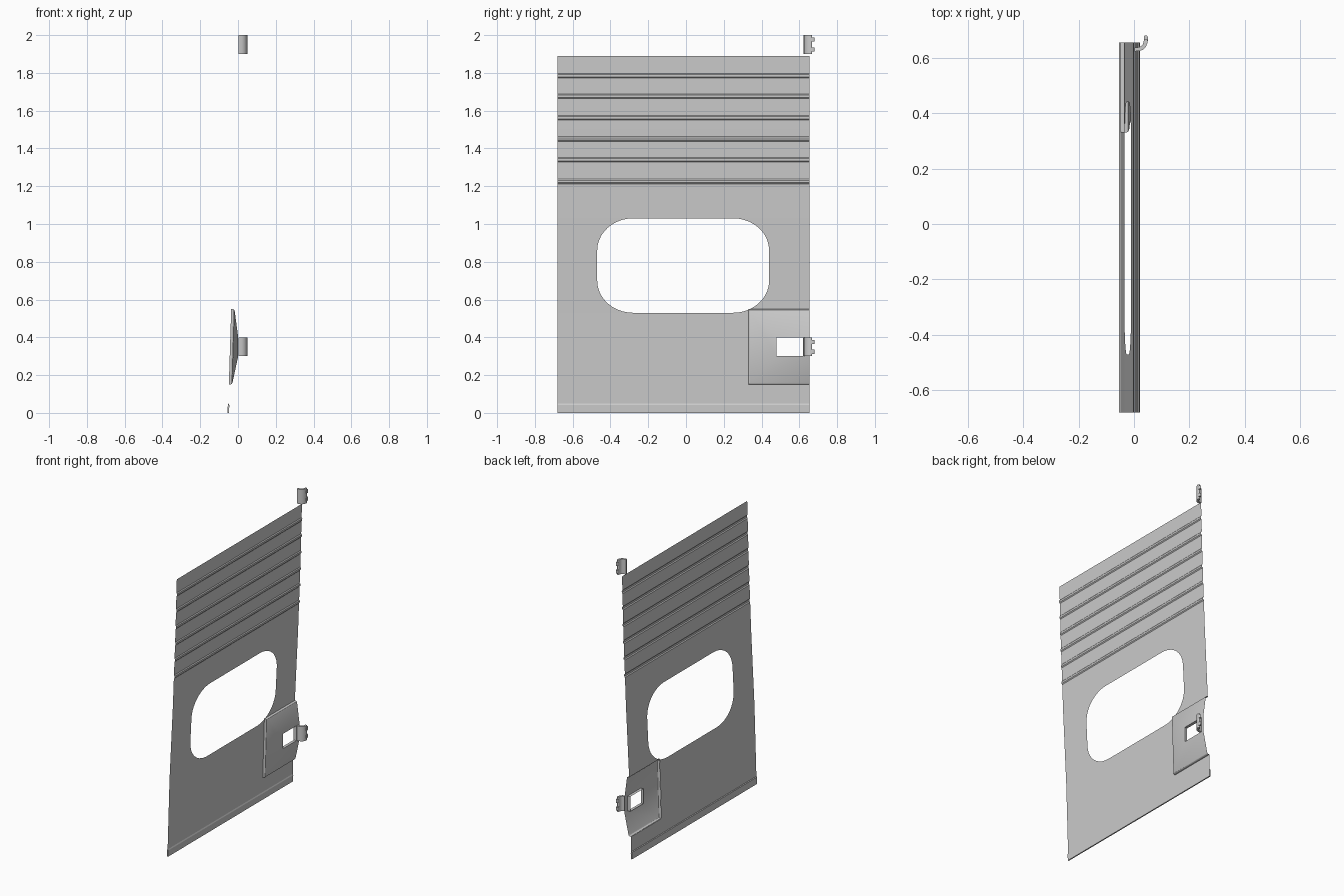
import bpy, bmesh, math

if "Cube" in bpy.data.objects:
    bpy.data.objects.remove(bpy.data.objects["Cube"])

BASE = [(0.0, -0.051), (0.53, -0.035), (1.03, -0.010), (1.5, 0.008), (1.89, 0.019)]
BEADS = [1.225, 1.34, 1.45, 1.563, 1.676, 1.785]
BEAD = [(-0.012, 0.0), (-0.006, 0.005), (0.006, 0.005), (0.012, 0.0)]


def base_x(z):
    for (z0, x0), (z1, x1) in zip(BASE, BASE[1:]):
        if z <= z1:
            break
    return x0 + (x1 - x0) * (z - z0) / (z1 - z0)


def bead_x(z):
    for c in BEADS:
        d = abs(z - c)
        if d < 0.012:
            return min(0.005, 0.005 * (0.012 - d) / 0.006)
    return 0.0


def finish(bm, name, smooth=None):
    me = bpy.data.meshes.new(name)
    bm.to_mesh(me)
    bm.free()
    ob = bpy.data.objects.new(name, me)
    bpy.context.collection.objects.link(ob)
    if smooth:
        bpy.ops.object.select_all(action='DESELECT')
        bpy.context.view_layer.objects.active = ob
        ob.select_set(True)
        bpy.ops.object.shade_smooth_by_angle(angle=math.radians(smooth))
    return ob


# Door sheet: outline with lock notch and rounded window, leaning and beaded
bm = bmesh.new()
edges = []


def loop(pts):
    vs = [bm.verts.new((0, y, z)) for y, z in pts]
    for i, v in enumerate(vs):
        edges.append(bm.edges.new((v, vs[(i + 1) % len(vs)])))


loop([(-0.68, 0), (0.655, 0), (0.655, 0.152), (0.332, 0.152), (0.332, 0.535),
      (0.345, 0.548), (0.655, 0.548), (0.655, 1.89), (-0.68, 1.89)])
window = []
for k, (cy, cz) in enumerate([(0.25, 0.86), (-0.28, 0.86), (-0.28, 0.70), (0.25, 0.70)]):
    for i in range(11):
        a = math.pi / 2 * (k + i / 10)
        window.append((cy + 0.19 * math.cos(a), cz + 0.17 * math.sin(a)))
loop(window)
bmesh.ops.triangle_fill(bm, edges=edges, use_beauty=True, normal=(1, 0, 0))
cuts = [z for z, x in BASE[1:-1]] + [c + d for c in BEADS for d, h in BEAD]
for z in cuts:
    bmesh.ops.bisect_plane(bm, geom=bm.verts[:] + bm.edges[:] + bm.faces[:], dist=1e-6,
                           plane_co=(0, 0, z), plane_no=(0, 0, 1))
for v in bm.verts:
    v.co.x = base_x(v.co.z) + bead_x(v.co.z)
for f in bm.faces:
    f.normal_update()
    if f.normal.x < 0:
        f.normal_flip()
finish(bm, "door_sheet")

# Folded hem along the bottom edge
bm = bmesh.new()
prof = [(-0.055, 0.0), (-0.047, 0.0), (-0.046, 0.042), (-0.049, 0.05), (-0.054, 0.046)]
ends = [[bm.verts.new((x, y, z)) for x, z in prof] for y in (-0.68, 0.655)]
bm.faces.new(ends[0])
bm.faces.new(ends[1][::-1])
for i in range(5):
    j = (i + 1) % 5
    bm.faces.new((ends[0][i], ends[1][i], ends[1][j], ends[0][j]))
bmesh.ops.recalc_face_normals(bm, faces=bm.faces[:])
finish(bm, "bottom_hem")

# Raised lock plate: nested U-shaped rings, open at the door edge
bm = bmesh.new()
R = 0.655
rings = []
for inset, lift in [(0, -0.002), (0.001, 0.009), (0.004, 0.014), (0.010, 0.017), (0.15, None)]:
    ring = []
    for y, z in [(R, 0.55 - inset), (0.33 + inset, 0.55 - inset),
                 (0.33 + inset, 0.15 + inset), (R, 0.15 + inset)]:
        x = 0.001 if lift is None else base_x(z) + lift
        ring.append(bm.verts.new((x, y, z)))
    rings.append(ring)
for a, b in zip(rings, rings[1:]):
    for i in range(3):
        bm.faces.new((a[i], a[i + 1], b[i + 1], b[i]))
# Strip beside the slot, and the slot's inner rim
top, bot = (bm.verts.new((0.001, 0.62, z)) for z in (0.40, 0.30))
bm.faces.new((rings[-1][0], top, bot, rings[-1][3]))
slot = [top, rings[-1][1], rings[-1][2], bot]
inner = [bm.verts.new((-0.018, v.co.y, v.co.z)) for v in slot]
for i in range(4):
    j = (i + 1) % 4
    bm.faces.new((slot[i], slot[j], inner[j], inner[i]))
finish(bm, "lock_plate", 25)

# Hinges: a curved leaf with two rounded knuckle tabs
LEAF = [(0.002, 0.630), (0.018, 0.631), (0.029, 0.635), (0.037, 0.643), (0.041, 0.653), (0.0425, 0.661)]
TAB = [(0.0425, 0.658), (0.043, 0.668), (0.043, 0.674)]


def strip(bm, path, z0, z1, half):
    left, right = [], []
    for i, (x, y) in enumerate(path):
        ax, ay = path[max(i - 1, 0)]
        bx, by = path[min(i + 1, len(path) - 1)]
        d = math.hypot(bx - ax, by - ay)
        nx, ny = -(by - ay) / d * half, (bx - ax) / d * half
        left.append((x + nx, y + ny))
        right.append((x - nx, y - ny))
    # rounded free end
    ex, ey = path[-1]
    ang = math.atan2(left[-1][1] - ey, left[-1][0] - ex)
    cap = [(ex + half * math.cos(ang - math.pi * k / 6), ey + half * math.sin(ang - math.pi * k / 6))
           for k in range(1, 6)]
    outline = left + cap + right[::-1]
    lo, hi = ([bm.verts.new((x, y, z)) for x, y in outline] for z in (z0, z1))
    bm.faces.new(lo)
    bm.faces.new(hi[::-1])
    n = len(outline)
    for i in range(n):
        j = (i + 1) % n
        bm.faces.new((lo[i], hi[i], hi[j], lo[j]))


for name, z in (("lower_hinge", 0.30), ("upper_hinge", 1.90)):
    bm = bmesh.new()
    strip(bm, LEAF, z, z + 0.10, 0.007)
    for dz in (0.013, 0.065):
        strip(bm, TAB, z + dz, z + dz + 0.022, 0.007)
    bmesh.ops.recalc_face_normals(bm, faces=bm.faces[:])
    finish(bm, name, 35)
